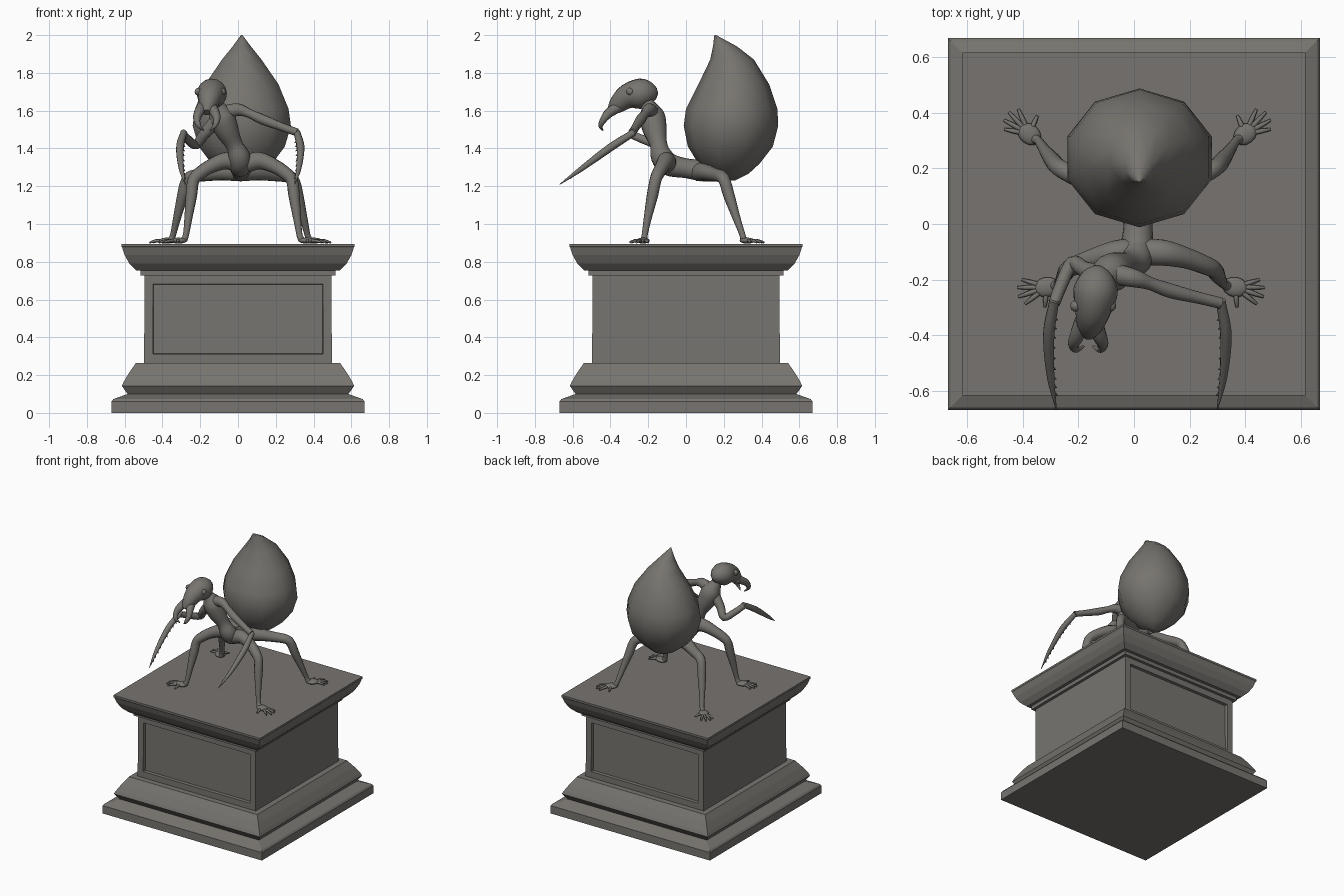
import bpy, bmesh, math
from mathutils import Vector, Matrix

if "Cube" in bpy.data.objects:
    bpy.data.objects.remove(bpy.data.objects["Cube"])

stone = bpy.data.materials.new("dark warm grey stone")
stone.diffuse_color = (0.185, 0.175, 0.16, 1)
stone.use_nodes = True
stone.node_tree.nodes["Principled BSDF"].inputs["Base Color"].default_value = stone.diffuse_color


def finish(bm, name, smooth=None):
    bmesh.ops.recalc_face_normals(bm, faces=bm.faces)
    me = bpy.data.meshes.new(name)
    bm.to_mesh(me)
    bm.free()
    ob = bpy.data.objects.new(name, me)
    bpy.context.collection.objects.link(ob)
    me.materials.append(stone)
    if smooth:
        bpy.ops.object.select_all(action='DESELECT')
        ob.select_set(True)
        bpy.context.view_layer.objects.active = ob
        bpy.ops.object.shade_smooth_by_angle(angle=math.radians(smooth))
    return ob


def skin(bm, rings):
    """Join rings of coordinates into a capped surface."""
    vs = [[bm.verts.new(p) for p in r] for r in rings]
    n = len(vs[0])
    for a, b in zip(vs, vs[1:]):
        for i in range(n):
            j = (i + 1) % n
            bm.faces.new((a[i], a[j], b[j], b[i]))
    bm.faces.new(vs[0])
    bm.faces.new(vs[-1])


def spline(pts, steps):
    """Catmull-Rom through (x, y, z, radius) points."""
    p = [Vector(q) for q in pts]
    p = [p[0] * 2 - p[1]] + p + [p[-1] * 2 - p[-2]]
    out = []
    for i in range(1, len(p) - 2):
        a, b, c, d = p[i - 1:i + 3]
        for s in range(steps):
            t = s / steps
            out.append((b * 2 + (c - a) * t + (a * 2 - b * 5 + c * 4 - d) * t * t
                        + (b * 3 - a - c * 3 + d) * t ** 3) * 0.5)
    return out + [p[-2]]


def limb(bm, pts, sides=12, steps=4):
    """Round tapering limb along a path."""
    path = spline(pts, steps)
    co = [q.to_3d() for q in path]
    nrm = None
    rings = []
    for i, c in enumerate(co):
        t = (co[min(i + 1, len(co) - 1)] - co[max(i - 1, 0)]).normalized()
        nrm = t.orthogonal() if nrm is None else nrm - t * nrm.dot(t)
        nrm.normalize()
        bi = t.cross(nrm)
        r = max(path[i][3], 0.001)
        rings.append([c + (nrm * math.cos(a) + bi * math.sin(a)) * r
                      for a in (2 * math.pi * k / sides for k in range(sides))])
    skin(bm, rings)


def ball(bm, loc, size, turn=0):
    m = Matrix.Translation(loc) @ Matrix.Rotation(turn, 4, 'Z') @ Matrix.Diagonal((*size, 1))
    bmesh.ops.create_uvsphere(bm, u_segments=14, v_segments=8, radius=1, matrix=m)


# Pedestal: square moulded profile (half width, height)
profile = [(.67, 0), (.67, .06), (.66, .073), (.585, .10), (.615, .143), (.605, .165),
           (.575, .215), (.54, .265), (.497, .265), (.495, .728), (.517, .728),
           (.517, .755), (.54, .755), (.575, .79), (.60, .835), (.613, .875),
           (.617, .88), (.617, .895)]
bm = bmesh.new()
skin(bm, [[(x * w, y * w, z) for x, y in ((-1, -1), (1, -1), (1, 1), (-1, 1))]
          for w, z in profile])
bmesh.ops.recalc_face_normals(bm, faces=bm.faces)
# Recessed panels on front and back
panels = [f for f in bm.faces if abs(f.normal.y) > .9
          and .4 < f.calc_center_median().z < .6]
bmesh.ops.inset_individual(bm, faces=panels, thickness=.065)
bmesh.ops.inset_individual(bm, faces=panels, thickness=.004, depth=-.022)
finish(bm, "pedestal")

# Abdomen: ten-sided teardrop (height, front y, back y, half width)
levels = [(1.23, .23, .26, .012), (1.265, .13, .33, .09), (1.32, .065, .39, .165),
          (1.41, .01, .46, .235), (1.52, -.012, .488, .268), (1.61, .0, .484, .255),
          (1.74, .066, .44, .2), (1.87, .128, .36, .108), (1.94, .143, .27, .05),
          (2.0, .15, .16, .004)]
bm = bmesh.new()
skin(bm, [[(.02 + w * 1.02 * math.sin(a), (y0 + y1) / 2 + (y1 - y0) / 2 * math.cos(a), z)
           for a in (2 * math.pi * k / 10 for k in range(10))]
          for z, y0, y1, w in levels])
finish(bm, "abdomen", 60)

# Torso: rear body, pelvis, waist, chest and neck
bm = bmesh.new()
limb(bm, [(.015, .20, 1.255, .03), (.015, .10, 1.28, .055), (.015, 0, 1.295, .052),
          (.01, -.09, 1.315, .06), (.005, -.13, 1.36, .058), (-.02, -.145, 1.42, .046),
          (-.06, -.165, 1.50, .064), (-.088, -.18, 1.57, .068), (-.115, -.20, 1.63, .038),
          (-.135, -.225, 1.68, .03)], 16)
finish(bm, "torso", 60)

# Head: skull, snout and eyes
bm = bmesh.new()
limb(bm, [(-.13, -.155, 1.675, .02), (-.133, -.185, 1.685, .058), (-.138, -.24, 1.69, .08),
          (-.148, -.31, 1.675, .066), (-.158, -.365, 1.63, .047),
          (-.165, -.40, 1.59, .022)], 16)
for s in (-1, 1):
    ball(bm, (-.147 + s * .062, -.295, 1.70), (.021, .021, .021))
finish(bm, "head", 60)

# Mandibles: a pair of inward hooks
for s, side in ((-1, "left"), (1, "right")):
    bm = bmesh.new()
    limb(bm, [(-.165 + s * u, y, z, r) for u, y, z, r in
              ((.02, -.35, 1.625, .03), (.042, -.405, 1.59, .026),
               (.053, -.435, 1.555, .019), (.042, -.452, 1.52, .012),
               (.016, -.44, 1.495, .003))])
    finish(bm, side + "_mandible", 60)

# Arms, each ending in a toothed blade
arms = {
    "left": [(-.10, -.185, 1.56, .04), (-.175, -.165, 1.48, .03), (-.222, -.14, 1.42, .025),
             (-.262, -.22, 1.445, .023), (-.287, -.285, 1.472, .021)],
    "right": [(-.07, -.18, 1.59, .04), (.0, -.195, 1.605, .034), (.06, -.215, 1.585, .024),
              (.13, -.24, 1.553, .027), (.23, -.265, 1.515, .022), (.312, -.285, 1.485, .021)],
}
blades = {"left": [-.287, -.307, -.30, -.28], "right": [.312, .331, .322, .30]}
for side, pts in arms.items():
    bm = bmesh.new()
    limb(bm, pts)
    finish(bm, side + "_arm", 60)
    bm = bmesh.new()
    inward = 1 if side == "left" else -1
    edge = [(x, y, z, r) for x, (y, z, r) in zip(blades[side], (
        (-.275, 1.485, .018), (-.40, 1.405, .021), (-.55, 1.295, .014), (-.668, 1.21, .002)))]
    limb(bm, edge, 10, 6)
    for q in spline(edge, 4)[2:11]:
        c = q.to_3d()
        d = Vector((inward * .8, -.35, -.6)).normalized()
        a, b = c + d * q[3] * .6, c + d * (q[3] + .013)
        limb(bm, [(*a, .010), (*b, .001)], 6, 1)
    finish(bm, side + "_blade", 50)

# Legs with splayed hand-like feet, mirrored about the body line
legs = {
    "front": dict(cx=.025, ang=-10, foot=(.31, -.222),
                  path=[(.02, -.10, 1.32, .05), (.09, -.105, 1.335, .047),
                        (.17, -.125, 1.305, .038), (.235, -.15, 1.262, .034),
                        (.262, -.163, 1.225, .031), (.272, -.178, 1.15, .030),
                        (.288, -.203, 1.03, .021), (.30, -.218, .945, .016),
                        (.31, -.222, .918, .018)]),
    "rear": dict(cx=.012, ang=38, foot=(.365, .305),
                 path=[(.02, .07, 1.275, .05), (.09, .10, 1.275, .045),
                       (.18, .15, 1.262, .036), (.26, .19, 1.25, .033),
                       (.288, .208, 1.218, .031), (.305, .228, 1.15, .030),
                       (.335, .268, 1.03, .021), (.355, .298, .945, .016),
                       (.365, .305, .918, .018)]),
}
for pair, d in legs.items():
    for s, side in ((-1, "left"), (1, "right")):
        bm = bmesh.new()
        limb(bm, [(d["cx"] + s * x, y, z, r) for x, y, z, r in d["path"]])
        finish(bm, f"{pair}_{side}_leg", 60)
        # Palm and five fingers
        bm = bmesh.new()
        fx, fy = d["foot"]
        base = math.radians(d["ang"])
        px, py = fx + .03 * math.cos(base), fy + .03 * math.sin(base)
        ball(bm, (d["cx"] + s * px, py, .912), (.046, .036, .016), s * base)
        thumb = -1 if pair == "front" else 1
        for k, length in enumerate((.072, .098, .108, .104, .092)):
            off = (75, 28, 9, -9, -27)[k] * thumb
            a = base + math.radians(off)
            pts = []
            for f, z, r in ((.22, .911, .009), (.65, .911, .0085), (1, .902, .005)):
                pts.append((d["cx"] + s * (px + length * f * math.cos(a)),
                            py + length * f * math.sin(a), z, r))
            limb(bm, pts, 8, 2)
        finish(bm, f"{pair}_{side}_foot", 60)
